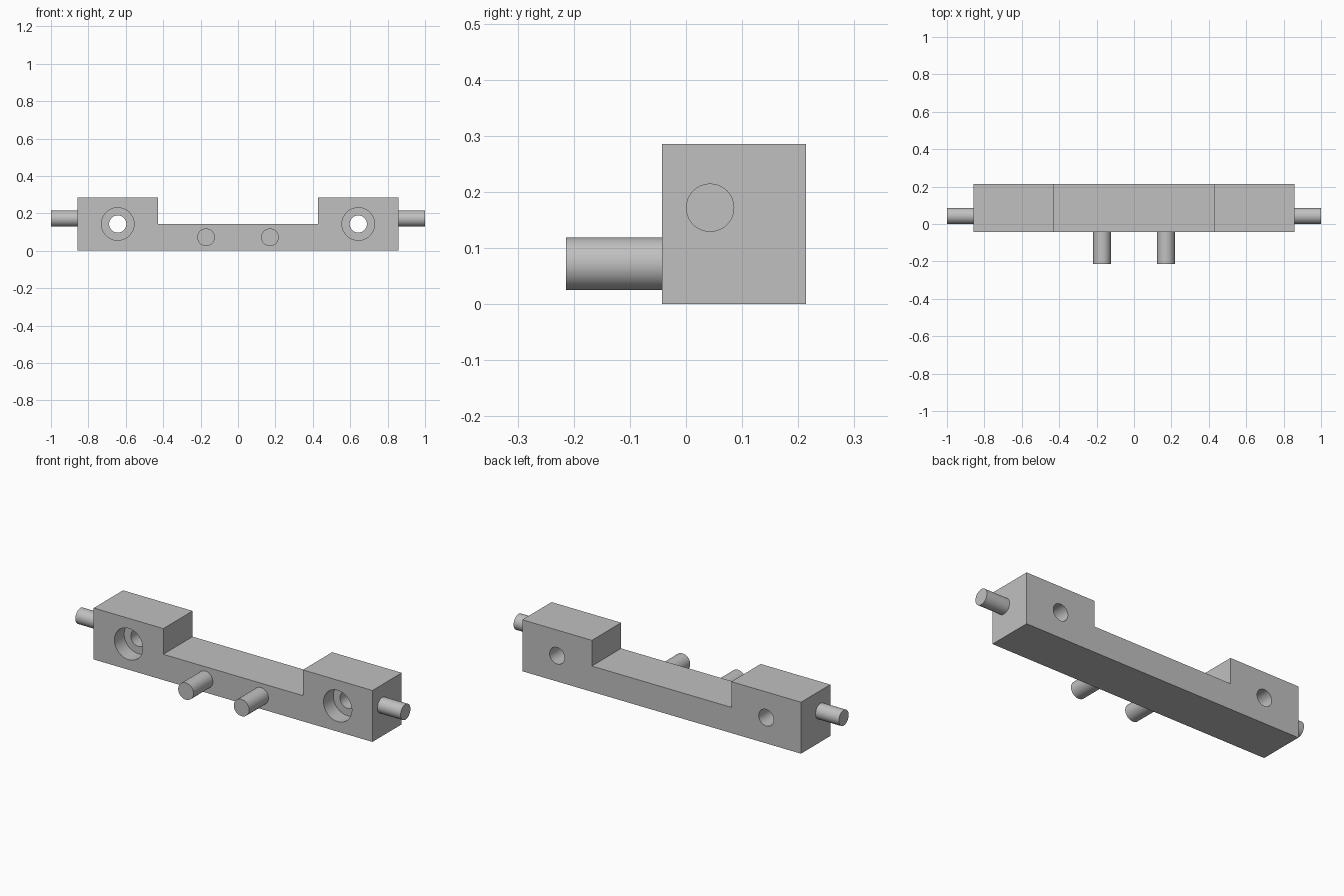
import bpy, bmesh, math

if "Cube" in bpy.data.objects:
    bpy.data.objects.remove(bpy.data.objects["Cube"], do_unlink=True)

FRONT, BACK = -0.043, 0.214

grey = bpy.data.materials.new("plain_grey")
grey.use_nodes = True
colour = (0.53, 0.53, 0.53, 1)
grey.diffuse_color = colour
grey.node_tree.nodes["Principled BSDF"].inputs["Base Color"].default_value = colour


def cylinder(name, radius, start, end, axis, a, b):
    """Cylinder from start to end along x or y; a and b place its centre line."""
    mid = (start + end) / 2
    if axis == "x":
        loc, rot = (mid, a, b), (0, math.pi / 2, 0)
    else:
        loc, rot = (a, mid, b), (math.pi / 2, 0, 0)
    bpy.ops.mesh.primitive_cylinder_add(vertices=64, radius=radius,
                                        depth=abs(end - start), location=loc, rotation=rot)
    obj = bpy.context.object
    obj.name = name
    obj.data.materials.append(grey)
    bpy.ops.object.shade_smooth_by_angle(angle=math.radians(30))
    return obj


# Body: stepped profile extruded front to back
half = [(0.857, 0), (0.857, 0.286), (0.429, 0.286), (0.429, 0.143)]
profile = half + [(-x, z) for x, z in reversed(half)]
bm = bmesh.new()
face = bm.faces.new([bm.verts.new((x, FRONT, z)) for x, z in profile])
ext = bmesh.ops.extrude_face_region(bm, geom=[face])
bmesh.ops.translate(bm, vec=(0, BACK - FRONT, 0),
                    verts=[v for v in ext["geom"] if isinstance(v, bmesh.types.BMVert)])
bmesh.ops.recalc_face_normals(bm, faces=bm.faces)
mesh = bpy.data.meshes.new("body")
bm.to_mesh(mesh)
bm.free()
mesh.materials.append(grey)
body = bpy.data.objects.new("body", mesh)
bpy.context.collection.objects.link(body)

# Counterbored bolt holes, cut through both raised blocks
for side in (-1, 1):
    x = side * 0.643
    for radius, end in ((0.087, FRONT + 0.086), (0.046, BACK + 0.1)):
        cutter = cylinder("hole_cutter", radius, FRONT - 0.1, end, "y", x, 0.143)
        cutter.hide_render = True
        bpy.context.view_layer.objects.active = body
        cut = body.modifiers.new("hole", "BOOLEAN")
        cut.operation = "DIFFERENCE"
        cut.solver = "EXACT"
        cut.object = cutter
        bpy.ops.object.modifier_apply(modifier=cut.name)
        bpy.data.objects.remove(cutter, do_unlink=True)

bpy.ops.object.select_all(action="DESELECT")
body.select_set(True)
bpy.context.view_layer.objects.active = body
bpy.ops.object.shade_smooth_by_angle(angle=math.radians(30))

# Pins on the ends and on the front
for side, label in ((1, "left"), (-1, "right")):
    cylinder(label + "_end_pin", 0.043, side * 0.857, side, "x", 0.043, 0.172)
    cylinder(label + "_front_pin", 0.047, -0.214, FRONT, "y", side * 0.171, 0.072)
